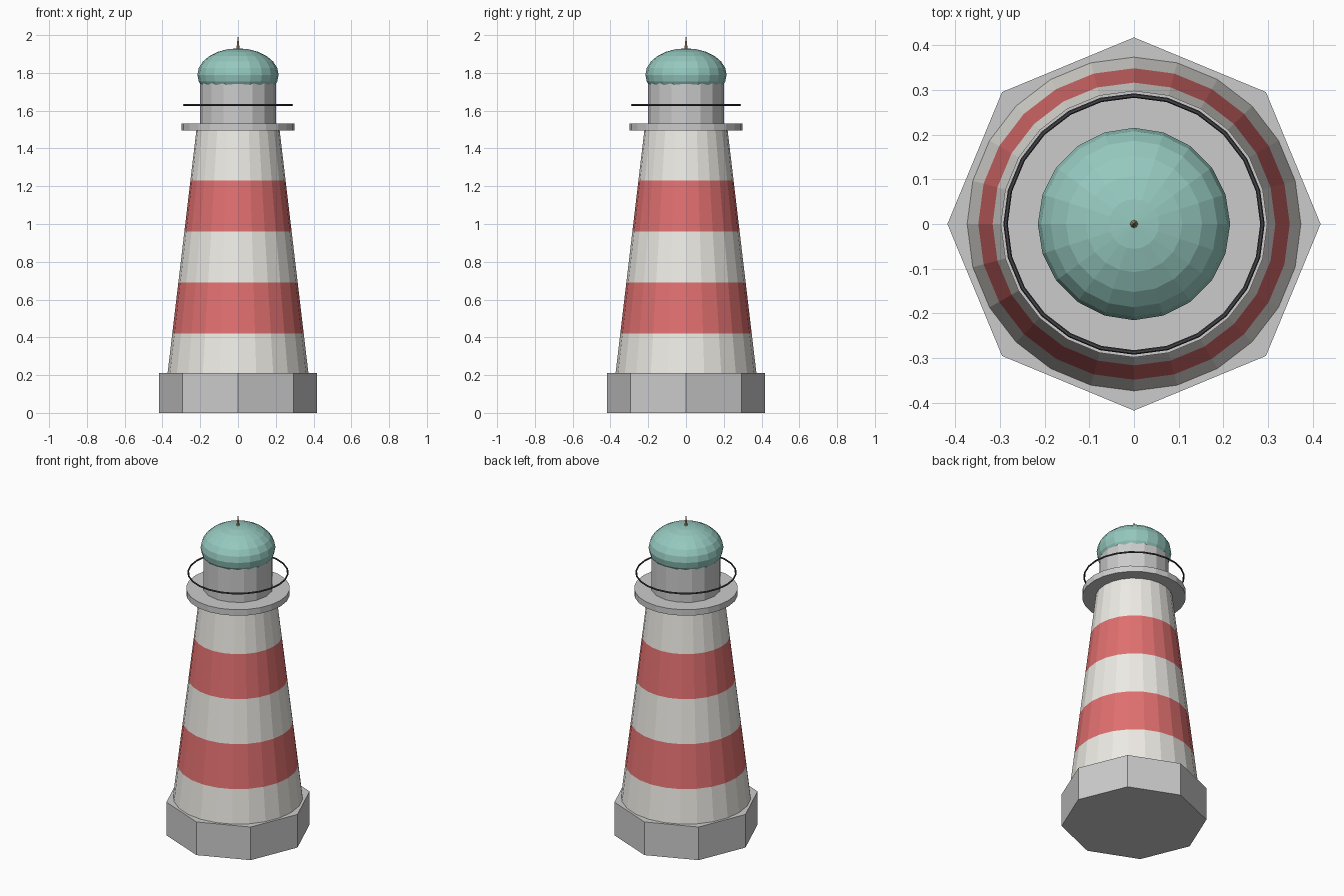
import bpy, bmesh
from math import sin, cos, pi

if "Cube" in bpy.data.objects:
    bpy.data.objects.remove(bpy.data.objects["Cube"])


def material(name, rgb):
    m = bpy.data.materials.new(name)
    m.diffuse_color = (*rgb, 1)
    m.use_nodes = True
    m.node_tree.nodes["Principled BSDF"].inputs["Base Color"].default_value = m.diffuse_color
    return m


def lathe(name, profile, sides, mats=(), bands=None):
    """Faceted solid of revolution from (radius, z) points, bottom to top."""
    bm = bmesh.new()
    rings = []
    for r, z in profile:
        if r == 0:
            rings.append([bm.verts.new((0, 0, z))] * sides)
        else:
            rings.append([bm.verts.new((r * cos(2 * pi * i / sides),
                                        r * sin(2 * pi * i / sides), z))
                          for i in range(sides)])
    for k, (lo, hi) in enumerate(zip(rings, rings[1:])):
        for i in range(sides):
            j = (i + 1) % sides
            corners = list(dict.fromkeys((lo[i], lo[j], hi[j], hi[i])))
            face = bm.faces.new(corners)
            face.material_index = bands[k] if bands else 0
    if profile[0][0]:
        bm.faces.new(rings[0][::-1])
    if profile[-1][0]:
        bm.faces.new(rings[-1])
    mesh = bpy.data.meshes.new(name)
    bm.to_mesh(mesh)
    bm.free()
    for m in mats:
        mesh.materials.append(m)
    obj = bpy.data.objects.new(name, mesh)
    bpy.context.collection.objects.link(obj)
    return obj


white = material("white_paint", (0.85, 0.83, 0.78))
red = material("red_paint", (0.75, 0.16, 0.16))
teal = material("copper_green", (0.30, 0.58, 0.52))
brass = material("brass", (0.60, 0.45, 0.20))
dark = material("dark_iron", (0.06, 0.06, 0.07))

# Octagonal plinth
lathe("plinth", [(0.417, 0), (0.417, 0.21)], 8)

# Tapered tower in five equal painted bands
lathe("tower", [(0.38 - 0.032 * k, 0.15 + 0.27 * k) for k in range(6)], 24,
      (white, red), (0, 1, 0, 1, 0))

# Gallery deck and lantern room
lathe("gallery", [(0.298, 1.495), (0.298, 1.533)], 24)
lathe("lantern_room", [(0.2, 1.53), (0.2, 1.79)], 16)

# Thin gallery rail
bpy.ops.mesh.primitive_torus_add(major_segments=24, minor_segments=6,
                                 major_radius=0.287, minor_radius=0.005,
                                 location=(0, 0, 1.63))
rail = bpy.context.object
rail.name = "gallery_rail"
rail.data.materials.append(dark)

# Flattened dome, its lower part sunk into the lantern room
dome = [(0.215 * sin(pi * k / 12), 1.79 - 0.14 * cos(pi * k / 12)) for k in range(1, 12)]
lathe("dome", [(0, 1.65)] + dome + [(0, 1.93)], 20, (teal,))

# Finial spike
lathe("finial", [(0.011, 1.91), (0, 2.0)], 8, (brass,))
